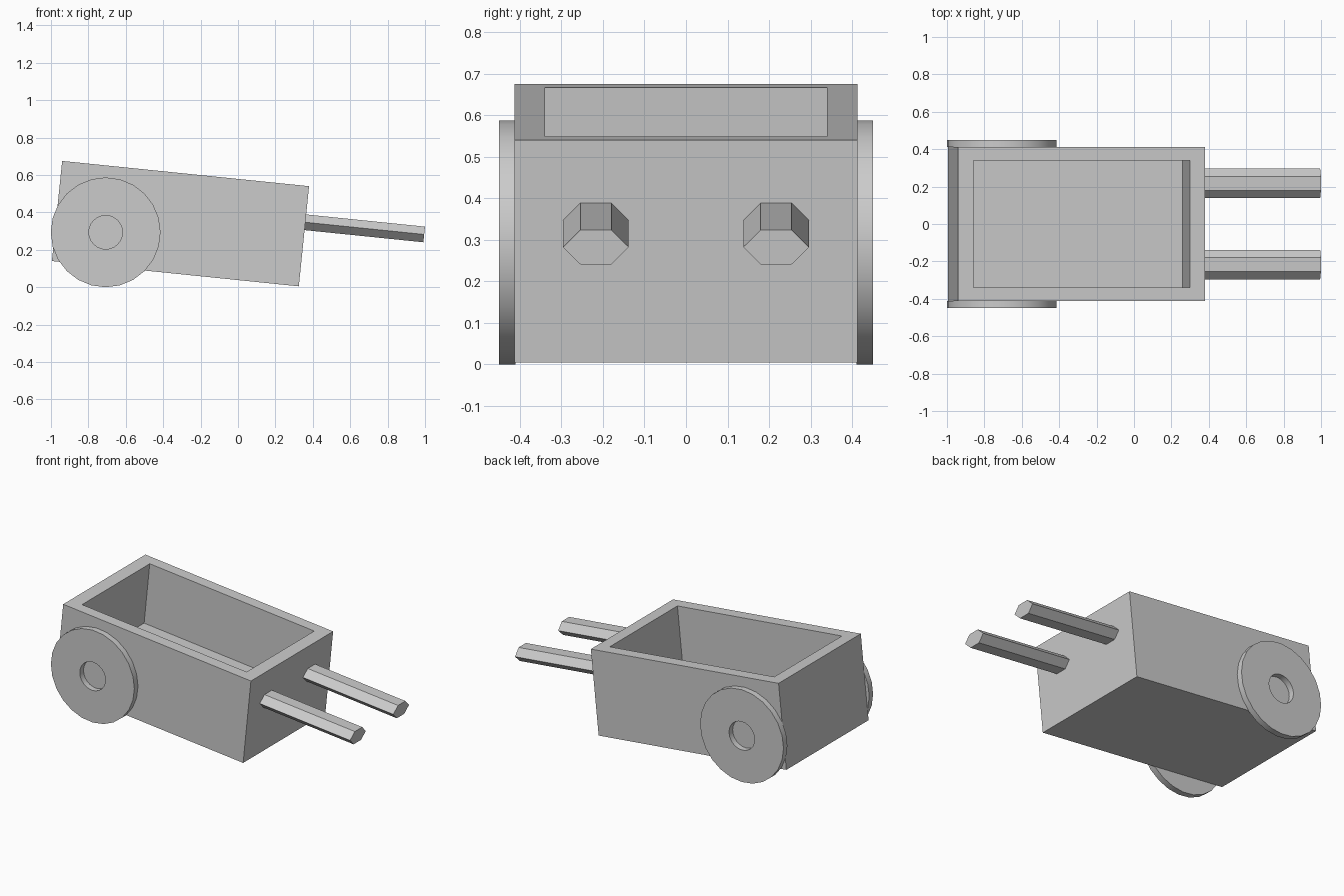
import bpy, bmesh, math
from mathutils import Matrix, Vector

if "Cube" in bpy.data.objects:
    bpy.data.objects.remove(bpy.data.objects["Cube"])

TILT = math.radians(5.84)
BODY = Matrix.Translation((-0.3075, 0, 0.34)) @ Matrix.Rotation(TILT, 4, 'Y')


def loft(name, rings, matrix=None, cap=False, closed=False):
    """Join equal-length vertex rings into one mesh object."""
    bm = bmesh.new()
    loops = [[bm.verts.new(p) for p in ring] for ring in rings]
    pairs = list(zip(loops, loops[1:]))
    if closed:
        pairs.append((loops[-1], loops[0]))
    n = len(loops[0])
    for a, b in pairs:
        for i in range(n):
            j = (i + 1) % n
            bm.faces.new((a[i], a[j], b[j], b[i]))
    if cap:
        bm.faces.new(loops[0])
        bm.faces.new(loops[-1])
    bmesh.ops.recalc_face_normals(bm, faces=bm.faces)
    if matrix:
        bm.transform(matrix)
    mesh = bpy.data.meshes.new(name)
    bm.to_mesh(mesh)
    bm.free()
    obj = bpy.data.objects.new(name, mesh)
    bpy.context.collection.objects.link(obj)
    return obj


def rect(hx, hy, z):
    return [(-hx, -hy, z), (hx, -hy, z), (hx, hy, z), (-hx, hy, z)]


def circle(r, y, n=24):
    return [(r * math.sin(2 * math.pi * i / n), y, r * math.cos(2 * math.pi * i / n))
            for i in range(n)]


# Open tilted box: outside, rim, inner walls and floor
L, W, H = 0.6635, 0.413, 0.269
loft("cart_box", [rect(L, W, -H), rect(L, W, H),
                  rect(L - 0.082, 0.34, H), rect(L - 0.082, 0.34, H - 0.39)],
     BODY, cap=True)

for side, label in ((-1, "right"), (1, "left")):
    # Flat wheel with a hub hole, against the box side
    wheel = loft(label + "_wheel",
                 [circle(0.2935, side * 0.411), circle(0.2935, side * 0.45),
                  circle(0.09, side * 0.45), circle(0.09, side * 0.411)],
                 Matrix.Translation((-0.7075, 0, 0.2935)), closed=True)
    bpy.ops.object.select_all(action='DESELECT')
    wheel.select_set(True)
    bpy.context.view_layer.objects.active = wheel
    bpy.ops.object.shade_smooth_by_angle(angle=math.radians(30))

    # Six-sided handle shaft
    section = [(-0.079, 0), (-0.037, -0.042), (0.037, -0.042),
               (0.079, 0), (0.037, 0.042), (-0.037, 0.042)]
    loft(label + "_handle",
         [[(x, y + side * 0.217, z + 0.075) for y, z in section]
          for x in (L - 0.02, 1.302)],
         BODY, cap=True)
